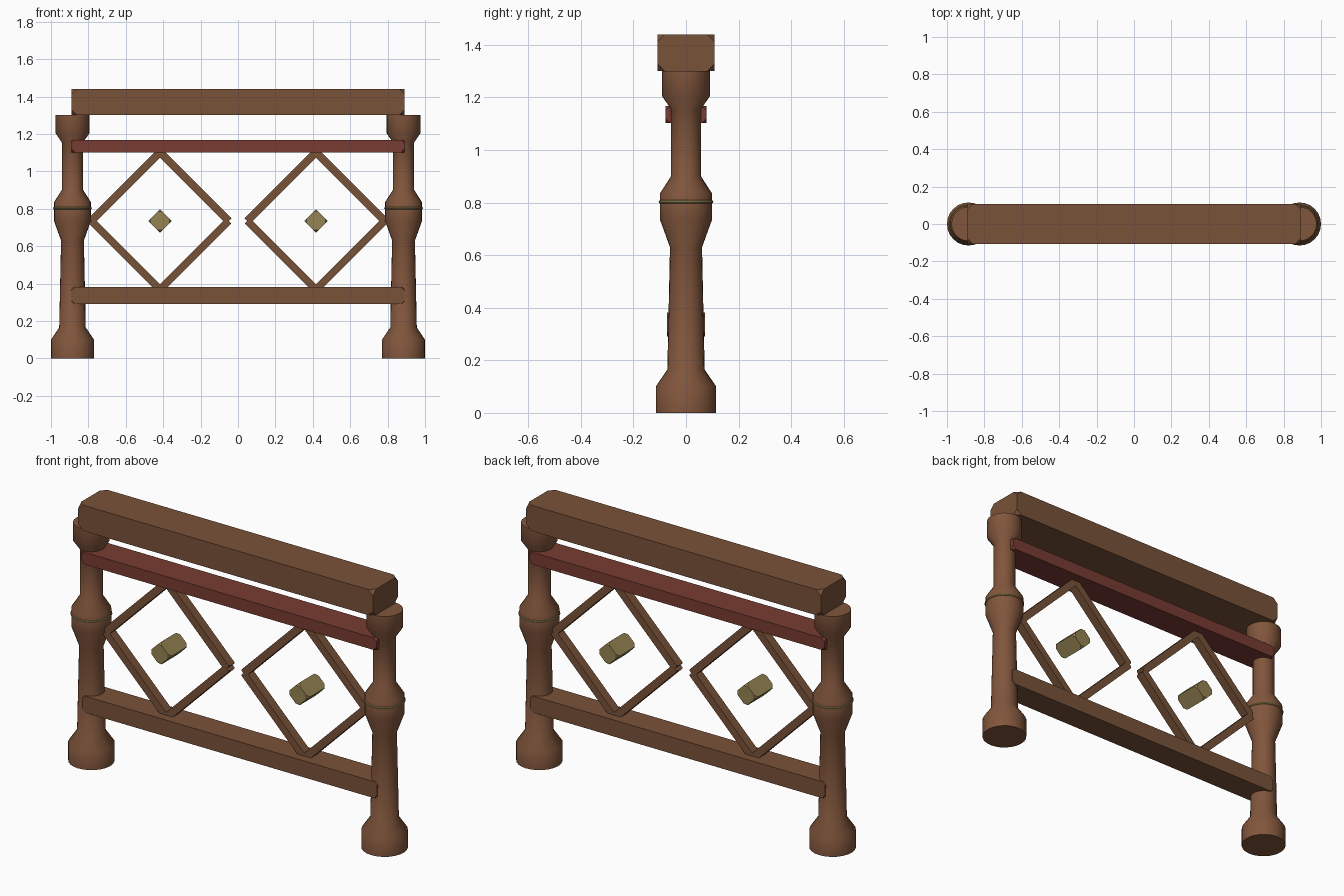
import bpy, bmesh
from math import sin, cos, pi, radians
from mathutils import Matrix

if "Cube" in bpy.data.objects:
    bpy.data.objects.remove(bpy.data.objects["Cube"])


def material(name, rgb):
    m = bpy.data.materials.new(name)
    m.diffuse_color = (*rgb, 1)
    m.use_nodes = True
    m.node_tree.nodes["Principled BSDF"].inputs["Base Color"].default_value = m.diffuse_color
    return m


WOOD = material("wood", (0.19, 0.085, 0.04))
TURNED = material("turned_wood", (0.22, 0.092, 0.045))
RED = material("red_paint", (0.19, 0.045, 0.032))
GOLD = material("gold", (0.30, 0.23, 0.085))


def finish(name, bm, mat, smooth=False):
    bmesh.ops.recalc_face_normals(bm, faces=bm.faces)
    me = bpy.data.meshes.new(name)
    bm.to_mesh(me)
    bm.free()
    ob = bpy.data.objects.new(name, me)
    bpy.context.collection.objects.link(ob)
    me.materials.append(mat)
    if smooth:
        bpy.ops.object.select_all(action='DESELECT')
        ob.select_set(True)
        bpy.context.view_layer.objects.active = ob
        bpy.ops.object.shade_smooth_by_angle(angle=radians(35))
    return ob


# Box with its corners clipped, optionally tilted in the front plane
def beam(name, centre, size, mat, clip, tilt=0):
    bm = bmesh.new()
    bmesh.ops.create_cube(bm, size=1)
    bmesh.ops.scale(bm, vec=size, verts=bm.verts)
    if clip:
        bmesh.ops.bevel(bm, geom=bm.verts[:], offset=clip, segments=1,
                        affect='VERTICES', profile=0.5)
    bmesh.ops.transform(bm, verts=bm.verts, matrix=Matrix.Translation(centre)
                        @ Matrix.Rotation(tilt, 4, 'Y'))
    return finish(name, bm, mat)


# Round part lathed from (radius, height) points
def lathe(name, x, profile, mat, sides, closed=False):
    bm = bmesh.new()
    rings = [[bm.verts.new((x + r * cos(2 * pi * i / sides),
                            r * sin(2 * pi * i / sides), z))
              for i in range(sides)] for r, z in profile]
    pairs = list(zip(rings, rings[1:]))
    if closed:
        pairs.append((rings[-1], rings[0]))
    else:
        bm.faces.new(rings[0])
        bm.faces.new(rings[-1])
    for a, b in pairs:
        for i in range(sides):
            j = (i + 1) % sides
            bm.faces.new((a[i], a[j], b[j], b[i]))
    return finish(name, bm, mat, smooth=True)


POST = [(0.115, 0), (0.115, 0.10), (0.071, 0.165), (0.061, 0.63), (0.099, 0.735),
        (0.099, 0.835), (0.057, 0.90), (0.057, 1.155), (0.091, 1.205), (0.091, 1.30)]
BAND = [(0.097 + 0.007 * cos(k * pi / 4), 0.803 + 0.007 * sin(k * pi / 4))
        for k in range(8)]

# Horizontal rails
beam("top_rail", (0, 0, 1.37), (1.78, 0.216, 0.14), WOOD, 0.028)
beam("red_rail", (0, 0, 1.135), (1.78, 0.156, 0.066), RED, 0.018)
beam("bottom_rail", (0, 0, 0.336), (1.78, 0.144, 0.09), WOOD, 0.018)

L, MID = 0.367, 0.735
for side, s in (("left", -1), ("right", 1)):
    # Turned post with its gold band
    lathe(side + "_post", 0.885 * s, POST, TURNED, 24)
    lathe(side + "_post_band", 0.885 * s, BAND, GOLD, 24, closed=True)
    # Diamond lattice of four bars around a gold stud
    cx = 0.417 * s
    for i, (dx, dz) in enumerate(((1, 1), (1, -1), (-1, -1), (-1, 1))):
        beam(f"{side}_lattice_bar_{i + 1}", (cx + dx * L / 2, 0, MID + dz * L / 2),
             (L * 2 ** 0.5, 0.05, 0.04), WOOD, 0.006, radians(45) * dx * dz)
    beam(side + "_stud", (cx, 0, MID), (0.088, 0.16, 0.088), GOLD, 0.018, radians(45))
